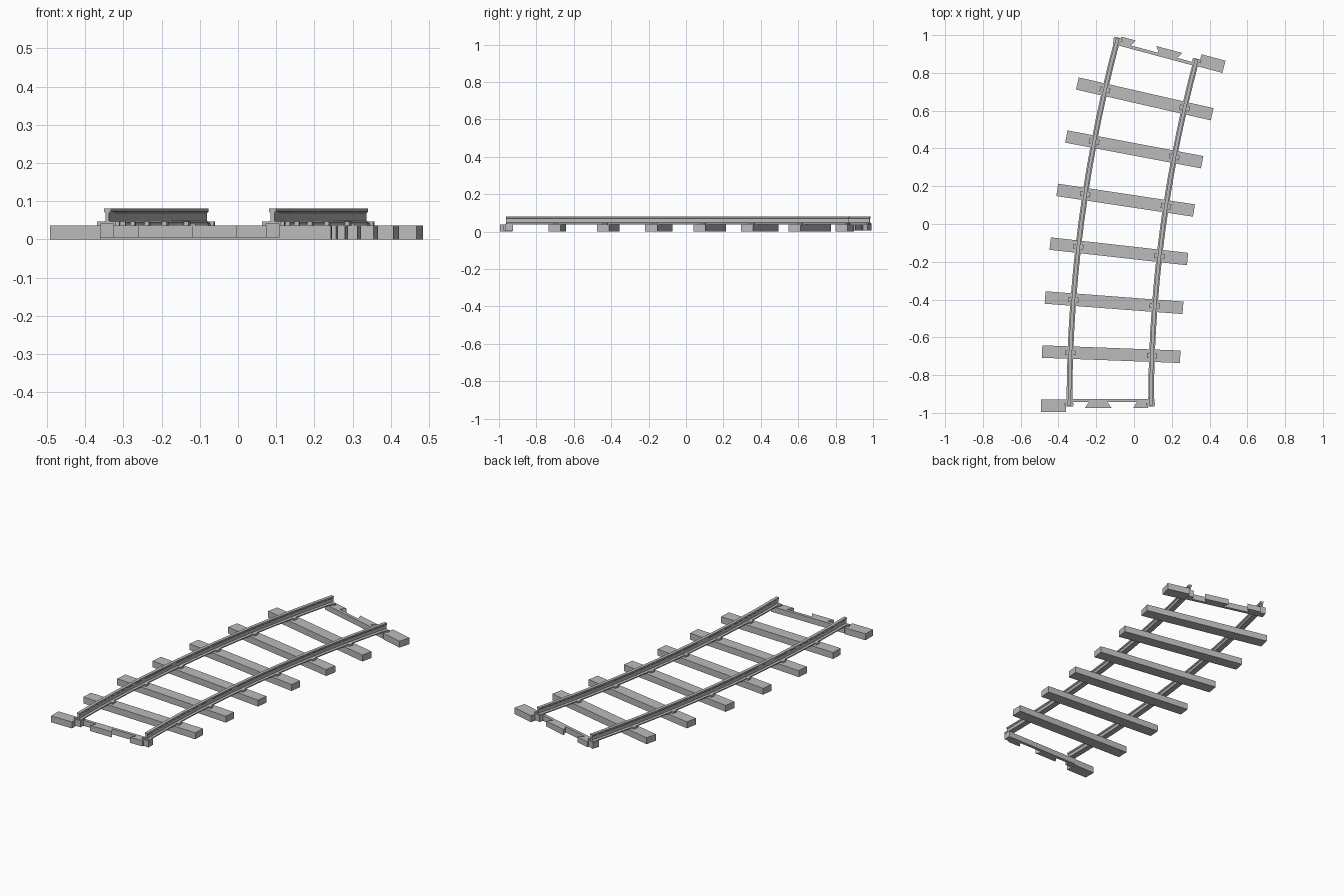
import bpy, bmesh, math
from mathutils import Matrix

cube = bpy.data.objects.get("Cube")
if cube:
    bpy.data.objects.remove(cube)

RADIUS = 7.3            # centre line of the curve
PIVOT = (7.174, -0.962)
SWEEP = math.radians(15)
BAYS = 7                # spaces between sleepers
HALF_GAUGE = 0.216
SLEEPER_TOP = 0.037

grey = bpy.data.materials.new("grey")
grey.use_nodes = True
colour = (0.5, 0.5, 0.5, 1)
grey.diffuse_color = colour
grey.node_tree.nodes["Principled BSDF"].inputs["Base Color"].default_value = colour


def frame(angle):
    """Local axes on the curve: x across the track, y along it."""
    x = PIVOT[0] - RADIUS * math.cos(angle)
    y = PIVOT[1] + RADIUS * math.sin(angle)
    return Matrix.Translation((x, y, 0)) @ Matrix.Rotation(-angle, 4, 'Z')


def finish(name, bm):
    bmesh.ops.recalc_face_normals(bm, faces=bm.faces)
    mesh = bpy.data.meshes.new(name)
    bm.to_mesh(mesh)
    bm.free()
    mesh.materials.append(grey)
    obj = bpy.data.objects.new(name, mesh)
    bpy.context.collection.objects.link(obj)
    return obj


def prism(name, outline, z0, z1, matrix):
    """Upright prism on a flat outline."""
    bm = bmesh.new()
    face = bm.faces.new([bm.verts.new((x, y, z0)) for x, y in outline])
    top = bmesh.ops.extrude_face_region(bm, geom=[face])["geom"]
    verts = [v for v in top if isinstance(v, bmesh.types.BMVert)]
    bmesh.ops.translate(bm, verts=verts, vec=(0, 0, z1 - z0))
    bm.transform(matrix)
    return finish(name, bm)


def block(name, x0, x1, y0, y1, z0, z1, matrix):
    return prism(name, [(x0, y0), (x1, y0), (x1, y1), (x0, y1)], z0, z1, matrix)


# Rails: an I-shaped section swept along the arc
half = [(0.015, 0.039), (0.015, 0.045), (0.005, 0.049), (0.005, 0.069),
        (0.009, 0.073), (0.009, 0.081)]
section = half + [(-x, z) for x, z in reversed(half)]
STEPS = BAYS * 2
for side, offset in (("left", -HALF_GAUGE), ("right", HALF_GAUGE)):
    bm = bmesh.new()
    rings = []
    for i in range(STEPS + 1):
        m = frame(SWEEP * i / STEPS)
        ring = [bm.verts.new((x + offset, 0, z)) for x, z in section]
        for v in ring:
            v.co = m @ v.co
        rings.append(ring)
    n = len(section)
    for a, b in zip(rings, rings[1:]):
        for k in range(n):
            bm.faces.new((a[k], a[(k + 1) % n], b[(k + 1) % n], b[k]))
    bm.faces.new(rings[0])
    bm.faces.new(rings[-1])
    finish(side + "_rail", bm)

# Full sleepers with a clip under each rail
for i in range(1, BAYS):
    m = frame(SWEEP * i / BAYS)
    block("sleeper", -0.366, 0.366, -0.033, 0.033, 0, SLEEPER_TOP, m)
    for c in (-HALF_GAUGE, HALF_GAUGE):
        block("rail_clip", c - 0.027, c + 0.027, -0.013, 0.013, SLEEPER_TOP, 0.047, m)

# Interlocking end sleepers, the far one turned half round
tabbed_strip = [(-0.2, 0.036), (-0.2, 0.019), (-0.114, 0.019), (-0.134, -0.013),
                (0.008, -0.013), (-0.014, 0.019), (0.141, 0.019), (0.121, -0.013),
                (0.2, -0.013), (0.2, 0.036)]
ends = (("front", frame(0)),
        ("back", frame(SWEEP) @ Matrix.Rotation(math.pi, 4, 'Z')))
for name, m in ends:
    prism(name + "_tabbed_strip", tabbed_strip, 0.005, SLEEPER_TOP, m)
    block(name + "_sleeper_stub", -0.366, -0.234, -0.033, 0.034, 0, SLEEPER_TOP, m)
    for c in (-HALF_GAUGE, HALF_GAUGE):
        block(name + "_rail_foot", c - 0.018, c + 0.018, -0.004, 0.036, 0.005, 0.042, m)
        block(name + "_end_clip", c - 0.027, c + 0.021, 0, 0.014, SLEEPER_TOP, 0.047, m)
